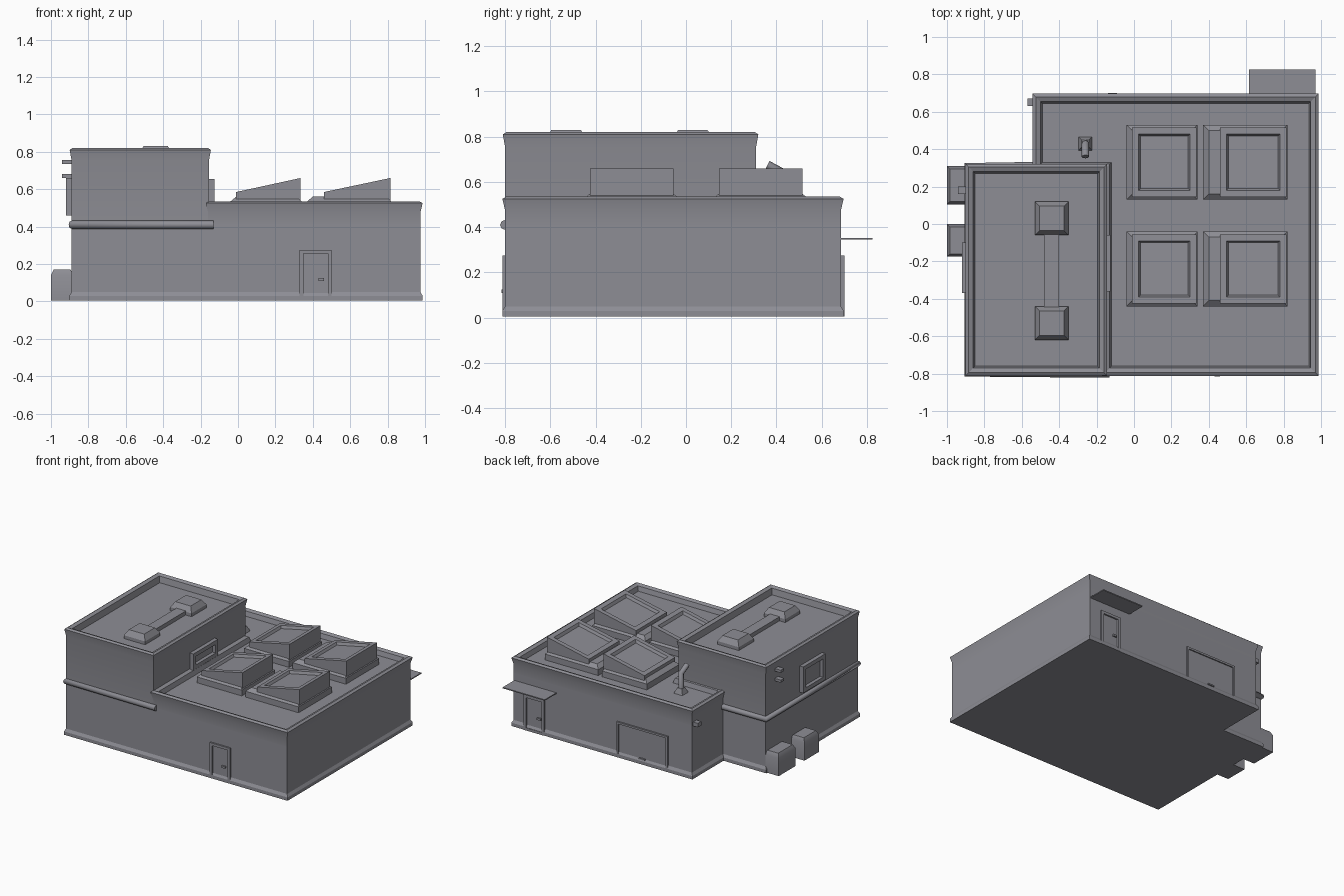
import bpy, bmesh
from mathutils import Vector

cube = bpy.data.objects.get("Cube")
if cube:
    bpy.data.objects.remove(cube)

grey = bpy.data.materials.new("concrete_grey")
grey.use_nodes = True
GREY = (0.27, 0.27, 0.3, 1)
grey.diffuse_color = GREY
grey.node_tree.nodes["Principled BSDF"].inputs["Base Color"].default_value = GREY


def finish(name, bm):
    bmesh.ops.recalc_face_normals(bm, faces=bm.faces)
    mesh = bpy.data.meshes.new(name)
    bm.to_mesh(mesh)
    bm.free()
    mesh.materials.append(grey)
    ob = bpy.data.objects.new(name, mesh)
    bpy.context.collection.objects.link(ob)
    return ob


def loft(bm, rings):
    """Skin a stack of closed loops and cap both ends."""
    loops = [[bm.verts.new(p) for p in ring] for ring in rings]
    n = len(loops[0])
    for a, b in zip(loops, loops[1:]):
        for i in range(n):
            j = (i + 1) % n
            bm.faces.new((a[i], a[j], b[j], b[i]))
    bm.faces.new(loops[0])
    return bm.faces.new(loops[-1])


def offset(outline, d):
    """Grow a right-angled counter-clockwise outline by d."""
    out = []
    for i, p in enumerate(outline):
        p = Vector(p)
        a = (p - Vector(outline[i - 1])).normalized()
        b = (Vector(outline[(i + 1) % len(outline)]) - p).normalized()
        out.append(p + d * (Vector((a.y, -a.x)) + Vector((b.y, -b.x))))
    return out


def rect(x0, x1, y0, y1):
    return [(x0, y0), (x1, y0), (x1, y1), (x0, y1)]


def stack(name, outline, profile):
    """Solid made by sweeping (offset, height) steps up an outline."""
    bm = bmesh.new()
    loft(bm, [[(p.x, p.y, z) for p in offset(outline, d)] for d, z in profile])
    return finish(name, bm)


def box(name, x0, x1, y0, y1, z0, z1):
    return stack(name, rect(x0, x1, y0, y1), [(0, z0), (0, z1)])


def tube(name, points, radius):
    cu = bpy.data.curves.new(name, "CURVE")
    cu.dimensions = "3D"
    cu.bevel_depth = radius
    cu.bevel_resolution = 2
    cu.use_fill_caps = True
    sp = cu.splines.new("POLY")
    sp.points.add(len(points) - 1)
    for pt, co in zip(sp.points, points):
        pt.co = (*co, 1)
    cu.materials.append(grey)
    ob = bpy.data.objects.new(name, cu)
    bpy.context.collection.objects.link(ob)


def panel(name, axis, wall, side, a0, a1, z0, z1, rim=0.025, depth=0.02):
    """Framed door or window standing proud of a wall, with a sunken leaf."""
    bm = bmesh.new()

    def ring(inset, d):
        w = wall + side * d
        pts = [(a0 + inset, z0 + inset), (a1 - inset, z0 + inset),
               (a1 - inset, z1 - inset), (a0 + inset, z1 - inset)]
        return [(w, a, z) if axis == "x" else (a, w, z) for a, z in pts]

    loft(bm, [ring(0, -0.01), ring(0, depth), ring(rim, depth), ring(rim, 0.003)])
    return finish(name, bm)


# Main block with flared plinth and hollow parapet
footprint = [(-0.89, -0.8), (0.975, -0.8), (0.975, 0.685),
             (-0.53, 0.685), (-0.53, 0.31), (-0.89, 0.31)]
stack("main_walls", footprint, [(0.012, 0.005), (0.012, 0.03), (0, 0.05), (0, 0.41)])
low_roof = [(-0.16, -0.8), (0.975, -0.8), (0.975, 0.685),
            (-0.53, 0.685), (-0.53, 0.29), (-0.16, 0.29)]
stack("low_roof_parapet", low_roof,
      [(0, 0.4), (0, 0.475), (0.012, 0.525), (-0.005, 0.535), (-0.03, 0.525), (-0.04, 0.49)])

# Upper storey
tower = rect(-0.89, -0.155, -0.8, 0.31)
stack("upper_storey", tower,
      [(0, 0.38), (0, 0.755), (0.01, 0.81), (-0.005, 0.82), (-0.03, 0.81), (-0.04, 0.765)])

# Moulding below the upper storey
tube("storey_moulding", [(-0.13, -0.8, 0.41), (-0.89, -0.8, 0.41), (-0.89, 0.31, 0.41),
                         (-0.53, 0.31, 0.41)], 0.022)

# Rooftop skylights: skirted curb with a tilted, recessed lid
for x0, x1, lx in ((-0.04, 0.34, -0.01), (0.37, 0.82, 0.46)):
    for y0, y1 in ((-0.44, -0.04), (0.13, 0.53)):
        stack("skylight_curb", rect(x0, x1, y0, y1),
              [(0, 0.48), (0, 0.535), (-0.03, 0.56)])
        bm = bmesh.new()
        lx1 = x1 - 0.005

        def lid(inset, lift):
            return [(x, y, 0.585 + lift + 0.075 * (x - lx) / (lx1 - lx))
                    for x, y in rect(lx + inset, lx1 - inset, y0 + 0.015 + inset, y1 - 0.015 - inset)]

        base = [(x, y, 0.54) for x, y in rect(lx, lx1, y0 + 0.015, y1 - 0.015)]
        loft(bm, [base, lid(0, 0), lid(0.035, 0), lid(0.045, -0.02)])
        finish("skylight_lid", bm)

# Rooftop ventilation unit: two housings joined by a duct
for y in (-0.53, 0.03):
    stack("vent_housing", rect(-0.53, -0.35, y - 0.09, y + 0.09),
          [(0, 0.75), (0, 0.79), (-0.025, 0.83)])
box("vent_duct", -0.48, -0.4, -0.45, -0.05, 0.76, 0.795)

# Bent flue on the low roof
stack("flue_base", rect(-0.3, -0.22, 0.39, 0.47), [(0, 0.48), (-0.02, 0.53)])
tube("flue_pipe", [(-0.26, 0.43, 0.49), (-0.26, 0.43, 0.64), (-0.26, 0.36, 0.675)], 0.02)

# Doors and windows
panel("front_door", "y", -0.8, -1, 0.33, 0.5, 0.005, 0.275, 0.02, 0.012)
box("front_door_handle", 0.43, 0.46, -0.815, -0.8, 0.11, 0.125)
panel("back_door", "y", 0.685, 1, 0.71, 0.88, 0.005, 0.275, 0.02, 0.015)
box("back_door_handle", 0.74, 0.77, 0.68, 0.7, 0.11, 0.125)
panel("garage_door", "y", 0.685, 1, -0.33, 0.1, 0.005, 0.275, 0.015, 0.012)
box("garage_door_handle", -0.14, -0.09, 0.68, 0.7, 0.04, 0.05)
panel("roof_side_window", "x", -0.155, 1, -0.36, -0.06, 0.53, 0.655, 0.03, 0.03)
panel("right_side_window", "x", -0.89, -1, -0.37, -0.1, 0.46, 0.66, 0.03, 0.03)
box("back_awning", 0.615, 0.97, 0.68, 0.825, 0.345, 0.353)

# Outdoor units and small wall fittings
for y0, y1 in ((-0.175, 0.0), (0.105, 0.31)):
    stack("outdoor_unit", rect(-1.0, -0.88, y0, y1),
          [(0, 0.005), (0, 0.14), (-0.015, 0.17)])
for z in (0.66, 0.735):
    box("wall_fitting", -0.94, -0.88, 0.16, 0.2, z, z + 0.02)
box("corner_lamp", -0.57, -0.52, 0.63, 0.67, 0.4, 0.43)

# Smooth curved surfaces while keeping the corners crisp
bpy.ops.object.select_all(action="DESELECT")
meshes = [o for o in bpy.context.collection.objects if o.type == "MESH"]
for o in meshes:
    if o.data.materials and o.data.materials[0] == grey:
        o.select_set(True)
        bpy.context.view_layer.objects.active = o
bpy.ops.object.shade_smooth_by_angle(angle=0.5)
